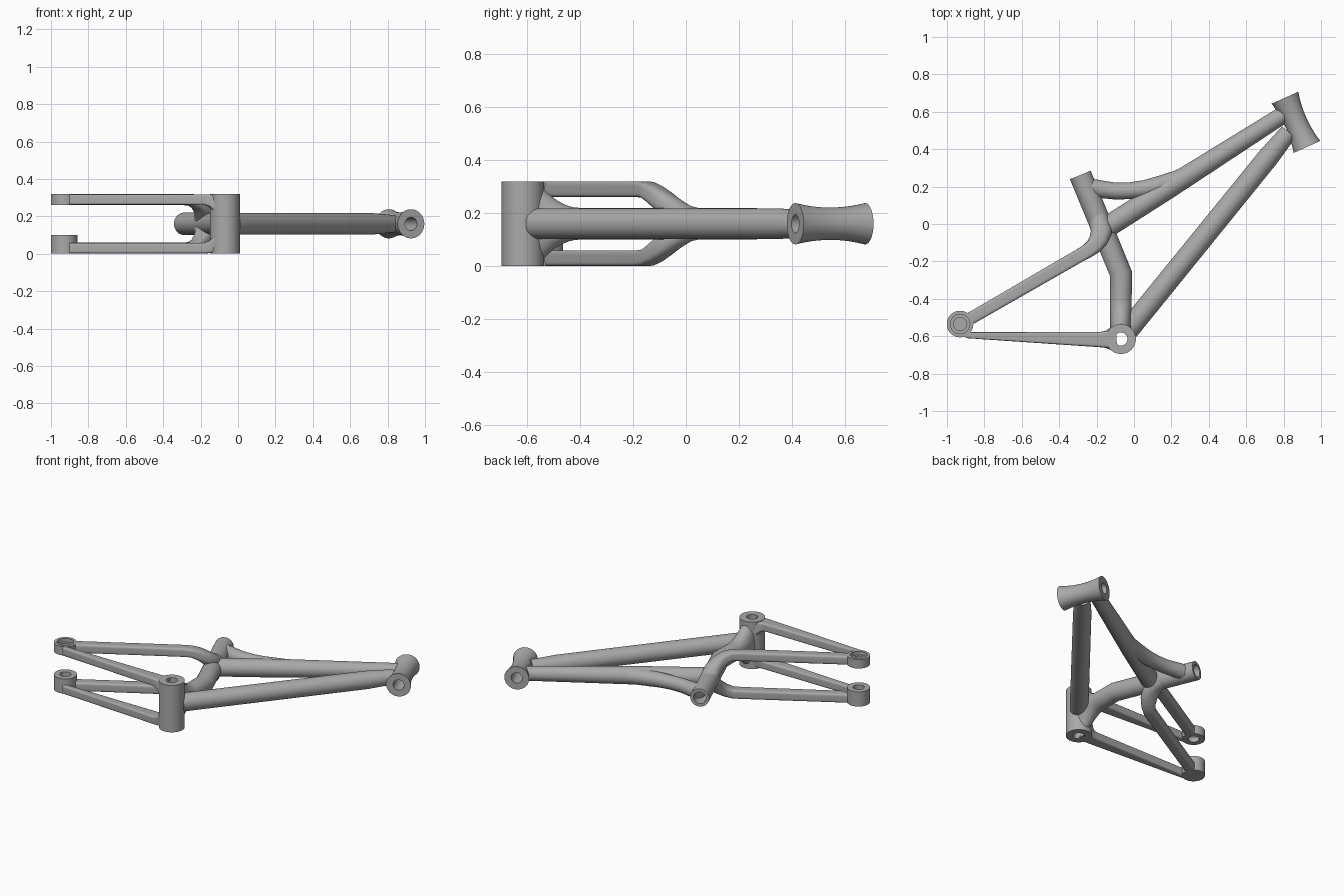
import bpy, bmesh, math
from mathutils import Vector

cube = bpy.data.objects.get("Cube")
if cube:
    bpy.data.objects.remove(cube, do_unlink=True)

MID = 0.16          # height of the symmetry plane
SIDES = 40
UP = Vector((0, 0, 1))

grey = bpy.data.materials.new("satin_grey")
grey.use_nodes = True
grey.diffuse_color = (0.4, 0.4, 0.4, 1)
grey.node_tree.nodes["Principled BSDF"].inputs["Base Color"].default_value = (0.4, 0.4, 0.4, 1)


def finish(name, bm):
    bmesh.ops.remove_doubles(bm, verts=bm.verts, dist=1e-5)
    bmesh.ops.recalc_face_normals(bm, faces=bm.faces)
    mesh = bpy.data.meshes.new(name)
    bm.to_mesh(mesh)
    bm.free()
    mesh.materials.append(grey)
    ob = bpy.data.objects.new(name, mesh)
    bpy.context.collection.objects.link(ob)
    bpy.ops.object.select_all(action="DESELECT")
    ob.select_set(True)
    bpy.context.view_layer.objects.active = ob
    bpy.ops.object.shade_smooth_by_angle(angle=math.radians(35))
    return ob


def bridge(bm, a, b):
    n = len(a)
    for i in range(n):
        j = (i + 1) % n
        bm.faces.new((a[i], a[j], b[j], b[i]))


def loft(name, stations, flip=False):
    """Tube through stations (x, y, z, half width, half height, squareness)."""
    bm = bmesh.new()
    pts = [Vector((s[0], s[1], 2 * MID - s[2] if flip else s[2])) for s in stations]
    rings = []
    for i, (p, s) in enumerate(zip(pts, stations)):
        before = (p - pts[i - 1]).normalized() if i else Vector()
        after = (pts[i + 1] - p).normalized() if i + 1 < len(pts) else Vector()
        tangent = (before + after).normalized()
        side = UP.cross(tangent).normalized()
        top = tangent.cross(side)
        # Keep the tube width constant through a mitred bend
        stretch = 1 / math.sqrt((1 + before.dot(after)) / 2) if before.length and after.length else 1
        ring = []
        for k in range(SIDES):
            a = math.tau * (k + 0.5) / SIDES
            c, d = math.cos(a), math.sin(a)
            u = math.copysign(abs(c) ** (2 / s[5]), c) * s[3]
            v = math.copysign(abs(d) ** (2 / s[5]), d) * s[4]
            ring.append(bm.verts.new(p + side * u * (stretch if s[5] == 2 else 1) + top * v))
        rings.append(ring)
    for a, b in zip(rings, rings[1:]):
        bridge(bm, a, b)
    bm.faces.new(rings[0])
    bm.faces.new(rings[-1])
    return finish(name, bm)


def turned(name, base, axis, profile, closed=True):
    """Revolve a (radius, height) profile about an axis."""
    bm = bmesh.new()
    rot = UP.rotation_difference(Vector(axis).normalized())
    rings = []
    for r, h in profile:
        rings.append([bm.verts.new(Vector(base) + rot @ Vector((
            r * math.cos(math.tau * k / SIDES), r * math.sin(math.tau * k / SIDES), h)))
            for k in range(SIDES)])
    for a, b in zip(rings, rings[1:] + rings[:1] if closed else rings[1:]):
        bridge(bm, a, b)
    return finish(name, bm)


def tube(x, y, r):
    return (x, y, MID, r, r, 2)


# Bottom bracket shell with through bore
turned("bottom_bracket_shell", (-0.07, -0.615, 0), UP,
       [(0.08, 0), (0.08, 0.32), (0.035, 0.32), (0.035, 0)])

# Head tube, waisted, with through bore
head_top, head_low = Vector((0.807, 0.675, MID)), Vector((0.925, 0.412, MID))
head_len = (head_low - head_top).length
outer = [(0.061 + 0.017 * abs(2 * t / 12 - 1) ** 2, head_len * t / 12) for t in range(13)]
turned("head_tube", head_top, head_low - head_top,
       outer + [(0.035, head_len), (0.035, 0)])

# Seat tube: tall flare at the shell, bend, then a bored upper collar
bend, seat_top = Vector((-0.07, -0.265, MID)), Vector((-0.287, 0.262, MID))
lean = (seat_top - bend).normalized()
collar = seat_top - lean * 0.16
flare = []
for i in range(9):
    t = i / 8
    flare.append((-0.07, -0.56 + 0.16 * t, MID, 0.058, 0.06 + 0.098 * (1 - t) ** 2, 2))
loft("seat_tube", flare + [tube(bend.x, bend.y, 0.059), tube(collar.x, collar.y, 0.06)])
turned("seat_collar", collar, lean,
       [(0, 0), (0.06, 0), (0.06, 0.16), (0.04, 0.16), (0.04, 0.03), (0, 0.03)], False)

# Main tubes
loft("down_tube", [tube(-0.032, -0.567, 0.058), tube(0.72, 0.36, 0.057), tube(0.828, 0.492, 0.047)])
loft("top_tube", [tube(-0.15, -0.02, 0.058), tube(0.19, 0.197, 0.058), tube(0.8, 0.585, 0.046)])

# Curved gusset between the seat collar and the top tube
loft("curved_gusset", [tube(-0.245, 0.195, 0.05), tube(-0.17, 0.185, 0.047), tube(-0.1, 0.176, 0.045),
                       tube(-0.02, 0.178, 0.045), tube(0.06, 0.188, 0.047), tube(0.14, 0.208, 0.05),
                       tube(0.24, 0.24, 0.05), tube(0.34, 0.295, 0.045)])

# Rear stays, mirrored about the symmetry plane
for side, flip in (("right", False), ("left", True)):
    loft(side + "_chain_stay", [
        (-0.9, -0.594, 0.29, 0.016, 0.028, 6),
        (-0.18, -0.618, 0.29, 0.041, 0.028, 6),
        (-0.145, -0.617, 0.284, 0.046, 0.034, 6),
        (-0.112, -0.615, 0.27, 0.062, 0.048, 6)], flip)
    loft(side + "_seat_stay", [
        (-0.872, -0.504, 0.29, 0.033, 0.03, 5),
        (-0.29, -0.168, 0.29, 0.036, 0.03, 5),
        (-0.25, -0.145, 0.288, 0.038, 0.031, 4),
        (-0.215, -0.118, 0.272, 0.043, 0.036, 3.2),
        (-0.19, -0.085, 0.245, 0.05, 0.042, 2.6),
        (-0.175, -0.045, 0.21, 0.056, 0.048, 2.2),
        (-0.18, 0.0, 0.18, 0.055, 0.05, 2),
        (-0.2, 0.06, 0.165, 0.05, 0.05, 2)], flip)

# Axle mounts: counterbored one above, blind one below
turned("upper_dropout", (-0.93, -0.535, 0), UP,
       [(0.071, 0.26), (0.071, 0.32), (0.052, 0.32), (0.052, 0.295), (0.035, 0.295), (0.035, 0.26)])
turned("lower_dropout", (-0.93, -0.535, 0), UP,
       [(0, 0), (0.071, 0), (0.071, 0.1), (0.035, 0.1), (0.035, 0.04), (0, 0.04)], False)
